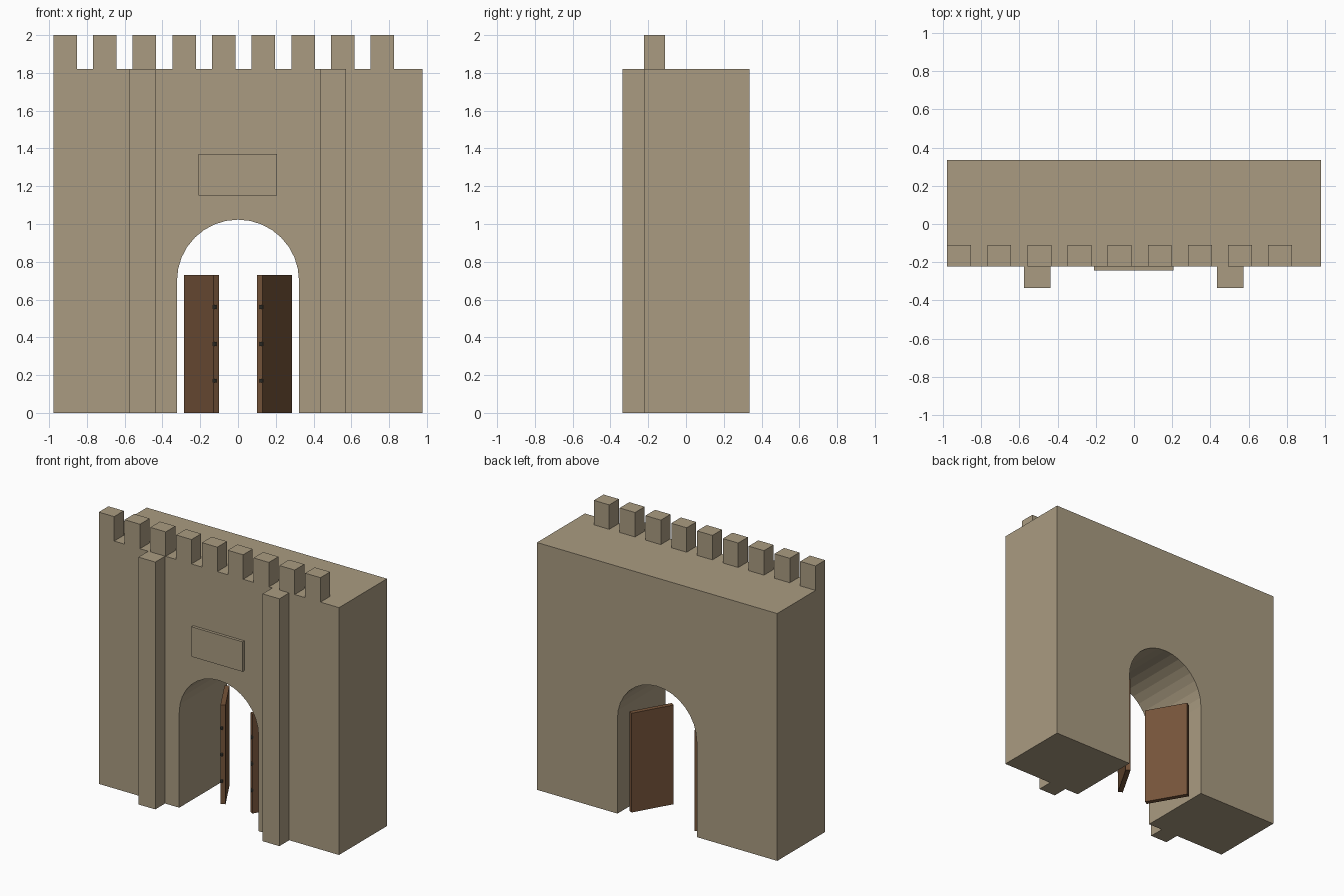
import bpy, bmesh
from math import pi, cos, sin, radians
from mathutils import Matrix, Vector

cube = bpy.data.objects.get("Cube")
if cube:
    bpy.data.objects.remove(cube, do_unlink=True)


def material(name, rgb):
    m = bpy.data.materials.new(name)
    m.use_nodes = True
    m.diffuse_color = (*rgb, 1)
    m.node_tree.nodes["Principled BSDF"].inputs["Base Color"].default_value = (*rgb, 1)
    return m


stone = material("sandstone", (0.40, 0.33, 0.22))
wood = material("brown_wood", (0.18, 0.089, 0.042))
iron = material("dark_iron", (0.08, 0.075, 0.06))


def finish(name, bm, mat):
    bmesh.ops.recalc_face_normals(bm, faces=bm.faces)
    mesh = bpy.data.meshes.new(name)
    bm.to_mesh(mesh)
    bm.free()
    mesh.materials.append(mat)
    ob = bpy.data.objects.new(name, mesh)
    bpy.context.collection.objects.link(ob)
    return ob


def box(name, xs, ys, zs, mat):
    bm = bmesh.new()
    bmesh.ops.create_cube(bm, size=1)
    for v in bm.verts:
        v.co = Vector([a + (b - a) * (c + 0.5) for (a, b), c in zip((xs, ys, zs), v.co)])
    return finish(name, bm, mat)


HALF_W, FRONT, BACK, WALL_TOP = 0.978, -0.222, 0.336, 1.82
ARCH_R, SPRING, ARCH_STEPS = 0.323, 0.70, 16

# Gate wall: profile with an arched passage, extruded front to back
profile = [(-ARCH_R, 0), (-HALF_W, 0), (-HALF_W, WALL_TOP), (HALF_W, WALL_TOP), (HALF_W, 0), (ARCH_R, 0)]
for i in range(ARCH_STEPS + 1):
    a = pi * i / ARCH_STEPS
    profile.append((ARCH_R * cos(a), SPRING + ARCH_R * sin(a)))
bm = bmesh.new()
face = bm.faces.new([bm.verts.new((x, FRONT, z)) for x, z in profile])
grown = bmesh.ops.extrude_face_region(bm, geom=[face], use_keep_orig=True)["geom"]
bmesh.ops.translate(bm, vec=(0, BACK - FRONT, 0), verts=[g for g in grown if isinstance(g, bmesh.types.BMVert)])
finish("gate_wall", bm, stone)

# Battlements along the front edge
for i in range(9):
    x = -HALF_W + 0.21 * i
    box(f"merlon_{i + 1}", (x, x + 0.125), (FRONT, -0.11), (WALL_TOP, 2), stone)

# Pilasters and plaque
box("right_pilaster", (-0.575, -0.438), (-0.336, FRONT), (0, WALL_TOP), stone)
box("left_pilaster", (0.435, 0.572), (-0.336, FRONT), (0, WALL_TOP), stone)
box("plaque", (-0.21, 0.207), (-0.243, FRONT), (1.15, 1.37), stone)

# Open doors, each with three hinge knuckles on its front edge
for side, s in (("left", 1), ("right", -1)):
    door = box(f"{side}_door", (-0.155, 0.155), (-0.017, 0.017), (0, 0.73), wood)
    place = Matrix.Translation((0.193 * s, 0.125, 0)) @ Matrix.Rotation(radians(90 - 30 * s), 4, "Z")
    door.data.transform(place)
    for i in range(3):
        bm = bmesh.new()
        bmesh.ops.create_cone(bm, cap_ends=True, segments=10, radius1=0.01, radius2=0.01, depth=0.02)
        bmesh.ops.translate(bm, vec=(-0.155, -0.01 * s, 0.17 + 0.195 * i), verts=bm.verts)
        bmesh.ops.transform(bm, matrix=place, verts=bm.verts)
        finish(f"{side}_hinge_{i + 1}", bm, iron)
